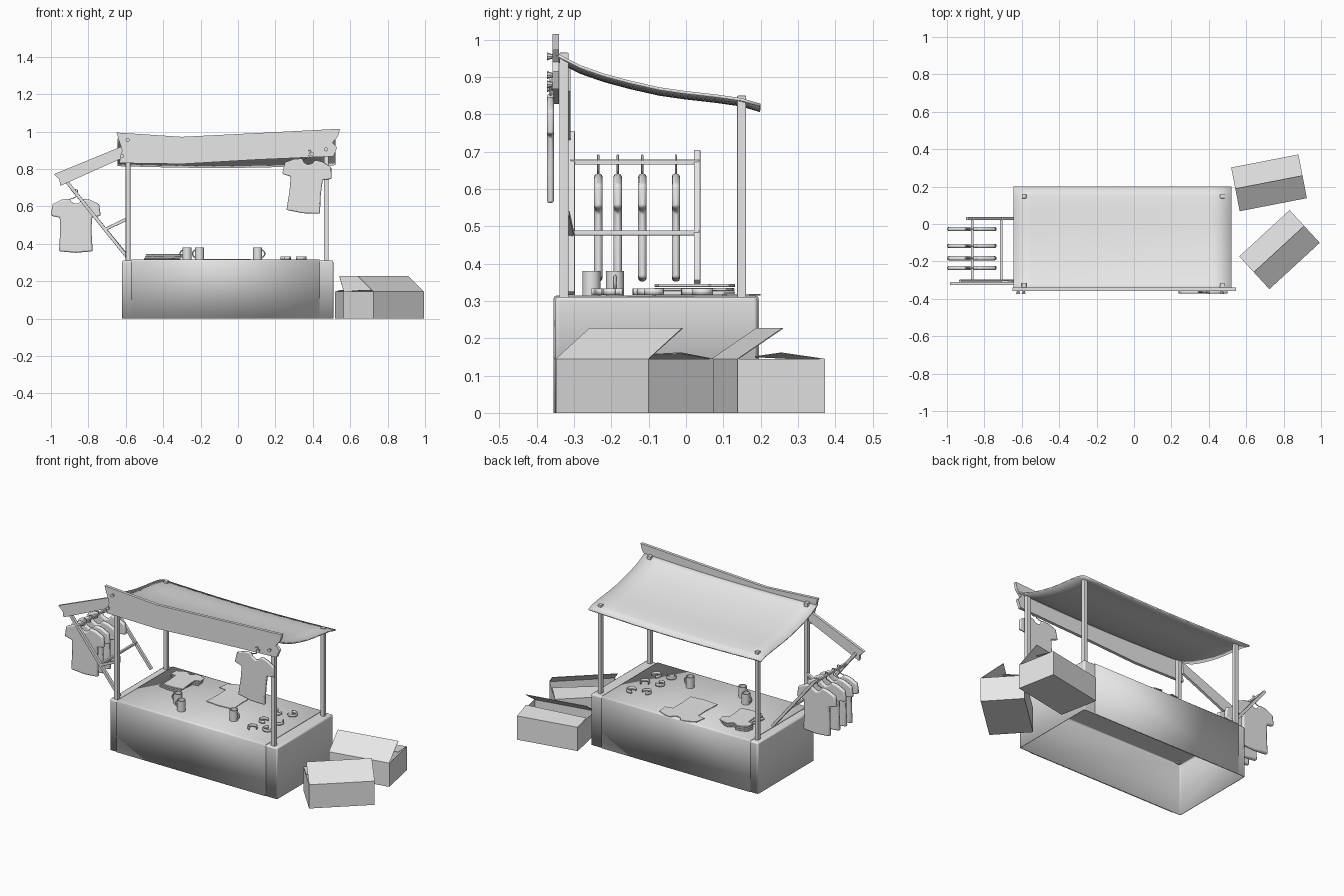
import bpy, bmesh, math
from mathutils import Matrix, Vector

cube = bpy.data.objects.get("Cube")
if cube:
    bpy.data.objects.remove(cube)

GREY = (0.8, 0.8, 0.8, 1)
mat = bpy.data.materials.new("plain grey")
mat.use_nodes = True
mat.diffuse_color = GREY
mat.node_tree.nodes["Principled BSDF"].inputs["Base Color"].default_value = GREY


def add(name, bm, matrix=Matrix(), solid=0, bevel=0, smooth=False, offset=-1):
    bmesh.ops.recalc_face_normals(bm, faces=bm.faces[:])
    mesh = bpy.data.meshes.new(name)
    bm.to_mesh(mesh)
    bm.free()
    mesh.materials.append(mat)
    ob = bpy.data.objects.new(name, mesh)
    bpy.context.collection.objects.link(ob)
    ob.matrix_world = matrix
    if bevel:
        m = ob.modifiers.new("Bevel", 'BEVEL')
        m.width, m.segments, m.limit_method = bevel, 2, 'ANGLE'
    if solid:
        m = ob.modifiers.new("Solidify", 'SOLIDIFY')
        m.thickness, m.offset = solid, offset
    if smooth:
        bpy.ops.object.select_all(action='DESELECT')
        ob.select_set(True)
        bpy.context.view_layer.objects.active = ob
        bpy.ops.object.shade_smooth_by_angle(angle=math.radians(35))
    return ob


def bar(name, a, b, w):
    """Square bar between two points."""
    a, b = Vector(a), Vector(b)
    d = b - a
    bm = bmesh.new()
    bmesh.ops.create_cube(bm, size=1)
    bmesh.ops.scale(bm, vec=(w, w, d.length), verts=bm.verts)
    return add(name, bm, Matrix.Translation((a + b) / 2) @ d.to_track_quat('Z', 'Y').to_matrix().to_4x4(), bevel=w * .12)


def plate(name, pts, depth, matrix=Matrix(), bevel=0, smooth=False):
    """Outline in the xz plane, thickened equally both ways along y."""
    bm = bmesh.new()
    face = bm.faces.new([bm.verts.new((x, -depth / 2, z)) for x, z in pts])
    ext = bmesh.ops.extrude_face_region(bm, geom=[face])["geom"]
    bmesh.ops.translate(bm, vec=(0, depth, 0), verts=[v for v in ext if isinstance(v, bmesh.types.BMVert)])
    return add(name, bm, matrix, bevel=bevel, smooth=smooth)


def shell(name, x0, x1, y0, y1, top, open_ends=False):
    """Draped cloth: box without a bottom, and without ends for a runner."""
    bm = bmesh.new()
    bmesh.ops.create_cube(bm, size=1)
    bmesh.ops.scale(bm, vec=(x1 - x0, y1 - y0, top), verts=bm.verts)
    bmesh.ops.translate(bm, vec=((x0 + x1) / 2, (y0 + y1) / 2, top / 2), verts=bm.verts)
    bm.normal_update()
    gone = [f for f in bm.faces if f.normal.z < -.5 or (open_ends and abs(f.normal.x) > .5)]
    bmesh.ops.delete(bm, geom=gone, context='FACES')
    return add(name, bm, solid=.004, bevel=.009, smooth=True)


def tube(name, pts, r, matrix=Matrix()):
    cu = bpy.data.curves.new(name, 'CURVE')
    cu.dimensions, cu.bevel_depth, cu.bevel_resolution = '3D', r, 1
    sp = cu.splines.new('POLY')
    sp.points.add(len(pts) - 1)
    for p, (x, z) in zip(sp.points, pts):
        p.co = (x, 0, z, 1)
    cu.materials.append(mat)
    ob = bpy.data.objects.new(name, cu)
    bpy.context.collection.objects.link(ob)
    ob.matrix_world = matrix


# Table with its cloth and runner
shell("table_cloth", -.62, .51, -.351, .191, .311)
shell("table_runner", -.57, .435, -.355, .195, .315, True)

# Canopy posts
for side, x in (("left", .472), ("right", -.588)):
    bar("front_post_" + side, (x, -.327, .3), (x, -.327, .965), .025)
    bar("back_post_" + side, (x, .149, .3), (x, .149, .85), .024)

# Sagging canopy
profile = [(-.35, .962), (-.32, .945), (-.28, .925), (-.22, .904), (-.15, .885), (-.07, .867),
           (0, .857), (.08, .848), (.15, .838), (.2, .823)]
bm = bmesh.new()
N = 12
rows = []
for y, z in profile:
    rows.append([bm.verts.new((-.645 + 1.165 * i / N, y, z - .012 * math.sin(math.pi * i / N) + .005 * i / N))
                 for i in range(N + 1)])
for r, s in zip(rows, rows[1:]):
    for i in range(N):
        bm.faces.new((r[i], r[i + 1], s[i + 1], s[i]))
add("canopy", bm, solid=.008, smooth=True)

# Rough boards along the front and over the rack
plate("front_board", [(-.65, .995), (-.3, .972), (.1, .992), (.545, 1.015), (.535, .975), (.505, .94), (.53, .915),
                      (.51, .868), (.1, .85), (-.3, .827), (-.635, .832), (-.62, .9)], .018,
      Matrix.Translation((0, -.349, 0)))
plate("rack_board", [(-.6, .93), (-.66, .905), (-.985, .772), (-.955, .745), (-.95, .71), (-.61, .862)], .016,
      Matrix.Translation((0, -.318, 0)))

# Pegs on the boards
for x, z in ((-.59, .955), (-.62, .87), (.395, .88), (.47, .905)):
    bm = bmesh.new()
    bmesh.ops.create_cone(bm, cap_ends=True, segments=8, radius1=.011, radius2=.005, depth=.018)
    add("peg", bm, Matrix.Translation((x, -.364, z)) @ Matrix.Rotation(-math.pi / 2, 4, 'X'))

# Clothes rack: leaning uprights, two rails and a strut
bar("rack_upright_front", (-.585, -.307, .32), (-.93, -.307, .75), .018)
bar("rack_upright_back", (-.605, .03, .35), (-.892, .03, .7), .017)
bar("rack_rail_top", (-.865, -.31, .672), (-.865, .035, .672), .013)
bar("rack_rail_low", (-.71, -.31, .482), (-.71, .035, .482), .013)
bar("rack_strut", (-.715, -.307, .475), (-.59, -.32, .535), .016)

# Shirts
half = [(.035, 0), (.075, -.006), (.125, -.03), (.133, -.092), (.086, -.102), (.084, -.18), (.09, -.282)]
shirt = [(0, -.03), (.022, -.02)] + half + [(0, -.29)] + [(-x, z) for x, z in reversed(half)] + [(-.022, -.02)]
hook = [(-.075, -.02), (0, .008), (0, .03), (.009, .036), (.008, .046), (-.003, .048), (-.009, .042)]
for y in (-.235, -.183, -.117, -.027):
    m = Matrix.Translation((-.867, y, .642))
    plate("rack_shirt", shirt, .022, m, .008, True)
    tube("rack_hanger", hook, .003, m)
m = Matrix.Translation((.378, -.363, .852)) @ Matrix.Rotation(math.radians(6), 4, 'Y')
plate("front_shirt", shirt, .018, m, .006, True)
tube("front_hanger", hook, .003, m)
flat = Matrix.Rotation(-math.pi / 2, 4, 'X')
plate("spread_shirt", shirt, .004, Matrix.Translation((-.066, .2, .317)) @ flat)
for i in range(3):
    turn = Matrix.Rotation(math.radians(4 * (i - 1)), 4, 'Z')
    plate("stacked_shirt", shirt, .011,
          Matrix.Translation((-.4, .13, .321 + .01 * i)) @ turn @ flat @ Matrix.Scale(.74, 4), .003, True)

# Mugs
for x, y, side in ((-.272, -.19, -1), (-.205, -.253, -1), (.105, -.19, 1)):
    m = Matrix.Translation((x, y, .347))
    bm = bmesh.new()
    bmesh.ops.create_cone(bm, cap_ends=True, segments=16, radius1=.024, radius2=.024, depth=.066)
    top = [f for f in bm.faces if f.normal.z > .9]
    bmesh.ops.inset_region(bm, faces=top, thickness=.004)
    low = bmesh.ops.extrude_face_region(bm, geom=top)["geom"]
    bmesh.ops.delete(bm, geom=top, context='FACES')
    bmesh.ops.translate(bm, vec=(0, 0, -.055), verts=[v for v in low if isinstance(v, bmesh.types.BMVert)])
    add("mug", bm, m, smooth=True)
    arc = [math.radians(90 - 18 * i) for i in range(11)]
    tube("mug_handle", [(side * (.021 + .017 * math.cos(a)), .019 * math.sin(a)) for a in arc], .004, m)

# Open bangles
for i, y in enumerate((-.225, -.115, .015)):
    for j, x in enumerate((.255, .337)):
        bm = bmesh.new()
        v = [bm.verts.new((.028, 0, z)) for z in (0, .017)]
        e = bm.edges.new(v)
        bmesh.ops.spin(bm, geom=v + [e], cent=(0, 0, 0), axis=(0, 0, 1), angle=math.radians(260), steps=14)
        add("bangle", bm, Matrix.Translation((x, y + .03 * j, .316)) @ Matrix.Rotation(i + 2 * j, 4, 'Z'),
            solid=.005, smooth=True)


# Cardboard boxes with two raised flaps
def carton(name, x, y, angle):
    L, W, H = .183, .119, .145
    bm = bmesh.new()

    def quad(*pts):
        bm.faces.new([bm.verts.new(p) for p in pts])
    corners = [(-L, -W), (L, -W), (L, W), (-L, W)]
    quad(*[(a, b, 0) for a, b in reversed(corners)])
    for (a, b), (c, d) in zip(corners, corners[1:] + corners[:1]):
        quad((a, b, 0), (c, d, 0), (c, d, H), (a, b, H))
    quad((-L, -W, H), (L, -W, H), (L, .004, .228), (-L, .004, .228))
    quad((-L, W, H), (L, W, H), (L, 0, .162), (-L, 0, .152))
    bmesh.ops.remove_doubles(bm, verts=bm.verts, dist=.0005)
    add(name, bm, Matrix.Translation((x, y, 0)) @ Matrix.Rotation(math.radians(angle), 4, 'Z'), solid=.003)


carton("carton_back", .722, .22, 11)
carton("carton_front", .778, -.137, 42.6)
